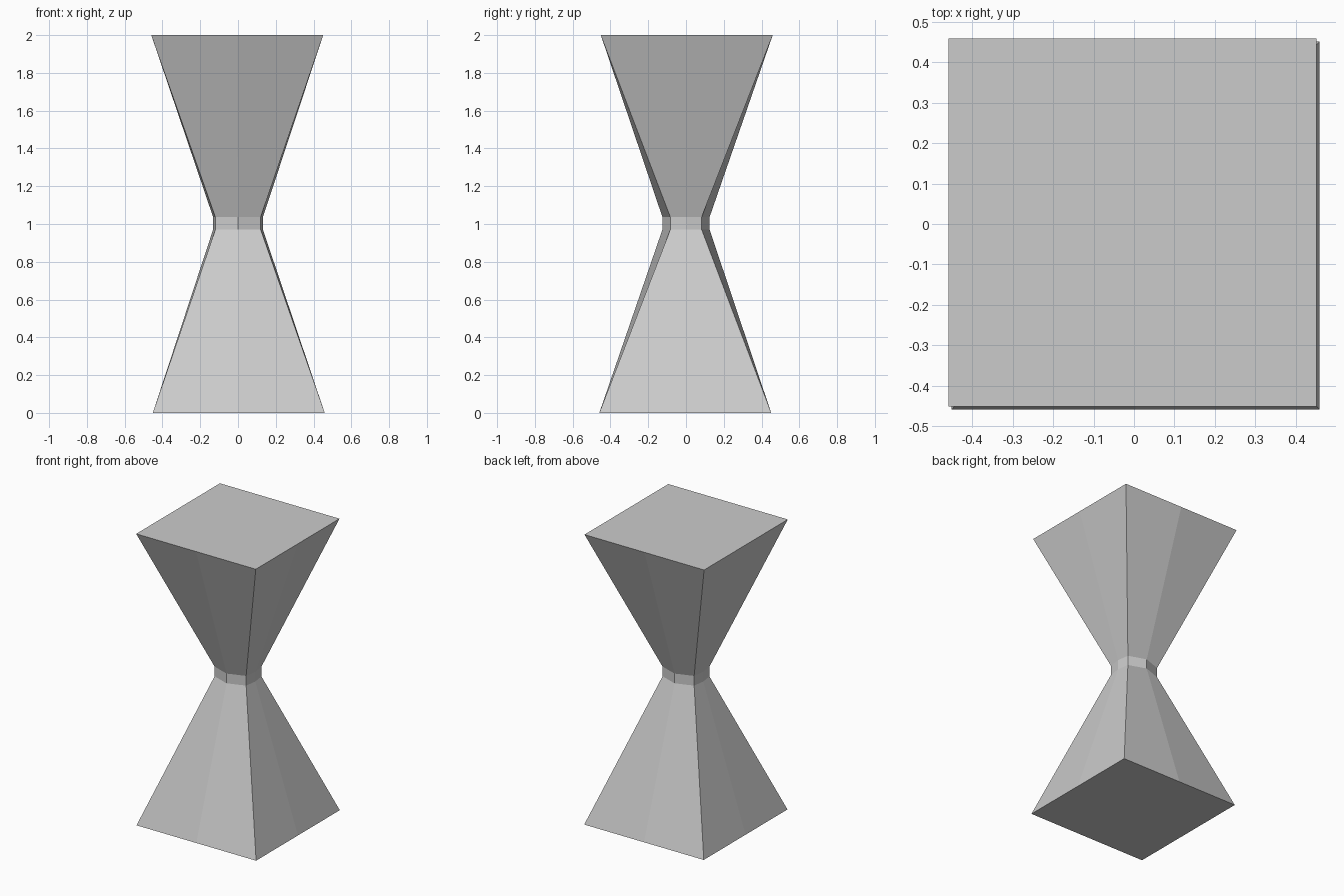
import bpy, bmesh

cube = bpy.data.objects.get("Cube")
if cube:
    bpy.data.objects.remove(cube, do_unlink=True)

# Single grey material
grey = bpy.data.materials.new("light_grey")
grey.use_nodes = True
colour = (0.6, 0.6, 0.6, 1)
grey.diffuse_color = colour
grey.node_tree.nodes["Principled BSDF"].inputs["Base Color"].default_value = colour


def ring(bm, z, side, corner_x, corner_y, mid_x, mid_y, shift=0):
    """Eight-point cross-section: four corners and four side midpoints."""
    points = [(corner_x, -corner_y), (mid_x, 0), (corner_x, corner_y), (0, mid_y),
              (-corner_x, corner_y), (-mid_x, 0), (-corner_x, -corner_y), (0, -mid_y)]
    return [bm.verts.new((x * side + shift, y * side - shift, z)) for x, y in points]


# Square ends taper into an eight-sided waist
bm = bmesh.new()
square = (1, 1, 1, 1)
waist = (0.12, 0.083, 0.132, 0.125)
rings = [ring(bm, 0, 0.455, *square, shift=0.004),
         ring(bm, 0.97, 1, *waist),
         ring(bm, 1.037, 1, *waist),
         ring(bm, 2, 0.455, *square, shift=-0.004)]
for low, high in zip(rings, rings[1:]):
    for i in range(8):
        j = (i + 1) % 8
        bm.faces.new((low[i], low[j], high[j], high[i]))
bm.faces.new(rings[0][::-1])
bm.faces.new(rings[-1])
bmesh.ops.recalc_face_normals(bm, faces=bm.faces[:])

mesh = bpy.data.meshes.new("hourglass_pedestal")
bm.to_mesh(mesh)
bm.free()
mesh.materials.append(grey)
pedestal = bpy.data.objects.new("hourglass_pedestal", mesh)
bpy.context.collection.objects.link(pedestal)
